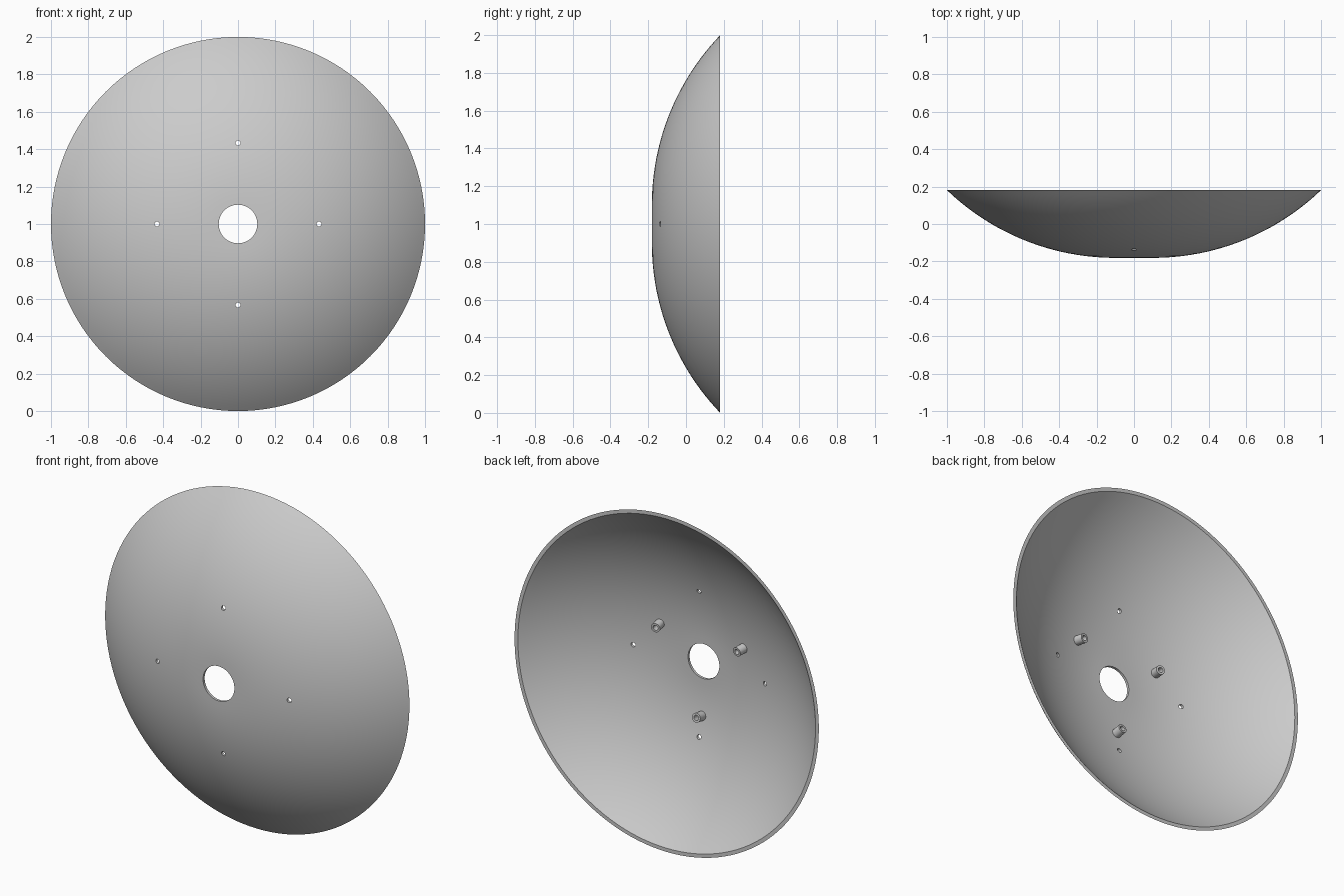
import bpy, bmesh, math
from mathutils import Vector, Matrix

if "Cube" in bpy.data.objects:
    bpy.data.objects.remove(bpy.data.objects["Cube"])

HALF = 0.181        # half of the dish depth
FLAT = 0.1          # radius where the curved part begins
HOLE = 0.103        # central hole radius
WALL = 0.015        # sheet thickness
OUTER_R = ((1 - FLAT) ** 2 + (2 * HALF) ** 2) / (4 * HALF)
CENTRE_Y = OUTER_R - HALF

grey = bpy.data.materials.new("light grey metal")
grey.use_nodes = True
grey.diffuse_color = (0.6, 0.6, 0.6, 1)
grey.node_tree.nodes["Principled BSDF"].inputs["Base Color"].default_value = (0.6, 0.6, 0.6, 1)


def make_object(name, bm):
    bmesh.ops.recalc_face_normals(bm, faces=bm.faces)
    mesh = bpy.data.meshes.new(name)
    bm.to_mesh(mesh)
    bm.free()
    mesh.materials.append(grey)
    obj = bpy.data.objects.new(name, mesh)
    bpy.context.collection.objects.link(obj)
    return obj


def activate(obj):
    bpy.ops.object.select_all(action='DESELECT')
    obj.select_set(True)
    bpy.context.view_layer.objects.active = obj


def smooth(obj):
    activate(obj)
    bpy.ops.object.shade_smooth_by_angle(angle=math.radians(30))


def arc(radius, steps=24):
    """Points (r, y) of one dish surface, from the central hole to the rim."""
    start = math.asin((HOLE - FLAT) / radius)
    end = math.acos((CENTRE_Y - HALF) / radius)
    angles = [start + (end - start) * i / steps for i in range(steps + 1)]
    return [(FLAT + radius * math.sin(a), CENTRE_Y - radius * math.cos(a)) for a in angles]


def lathe(profile, segments):
    """Revolve a closed (r, y) profile around the y axis."""
    bm = bmesh.new()
    verts = [bm.verts.new((r, y, 0)) for r, y in profile]
    edges = [bm.edges.new((v, verts[i - 1])) for i, v in enumerate(verts)]
    bmesh.ops.spin(bm, geom=verts + edges, cent=(0, 0, 0), axis=(0, 1, 0),
                   angle=2 * math.pi, steps=segments, use_merge=True)
    bmesh.ops.remove_doubles(bm, verts=bm.verts, dist=1e-5)
    return bm


# Dish shell with central hole
bm = lathe(arc(OUTER_R) + arc(OUTER_R - WALL)[::-1], 128)
bmesh.ops.translate(bm, verts=bm.verts, vec=(0, 0, 1))
dish = make_object("dish", bm)

# Four small mounting holes
bm = bmesh.new()
for i in range(4):
    a = i * math.pi / 2
    place = Matrix.Translation((0.433 * math.cos(a), -0.13, 1 + 0.433 * math.sin(a)))
    bmesh.ops.create_cone(bm, cap_ends=True, segments=24, radius1=0.013, radius2=0.013,
                          depth=0.2, matrix=place @ Matrix.Rotation(math.pi / 2, 4, 'X'))
cutter = make_object("hole_cutter", bm)
cutter.hide_render = True
cut = dish.modifiers.new("mounting holes", 'BOOLEAN')
cut.operation = 'DIFFERENCE'
cut.solver = 'EXACT'
cut.object = cutter
activate(dish)
bpy.ops.object.modifier_apply(modifier=cut.name)
bpy.data.objects.remove(cutter)
smooth(dish)

# Three hollow standoffs on the inside, square to the dish surface
tilt = math.asin((0.32 - FLAT) / OUTER_R)
for i, name in enumerate(("left_standoff", "right_standoff", "lower_standoff")):
    a = math.radians(30 + 120 * i)
    out = Vector((math.cos(a), 0, math.sin(a)))
    axis = Vector((0, math.cos(tilt), 0)) - out * math.sin(tilt)
    base = out * FLAT + Vector((0, CENTRE_Y, 1)) - axis * (OUTER_R - 0.008)
    # blind tube profile: floor, bore, lip and outer wall
    bm = lathe([(0, 0), (0.027, 0), (0.027, 0.06), (0.015, 0.06), (0.015, 0.02), (0, 0.02)], 32)
    turn = Vector((0, 1, 0)).rotation_difference(axis).to_matrix().to_4x4()
    bmesh.ops.transform(bm, matrix=Matrix.Translation(base) @ turn, verts=bm.verts)
    smooth(make_object(name, bm))
